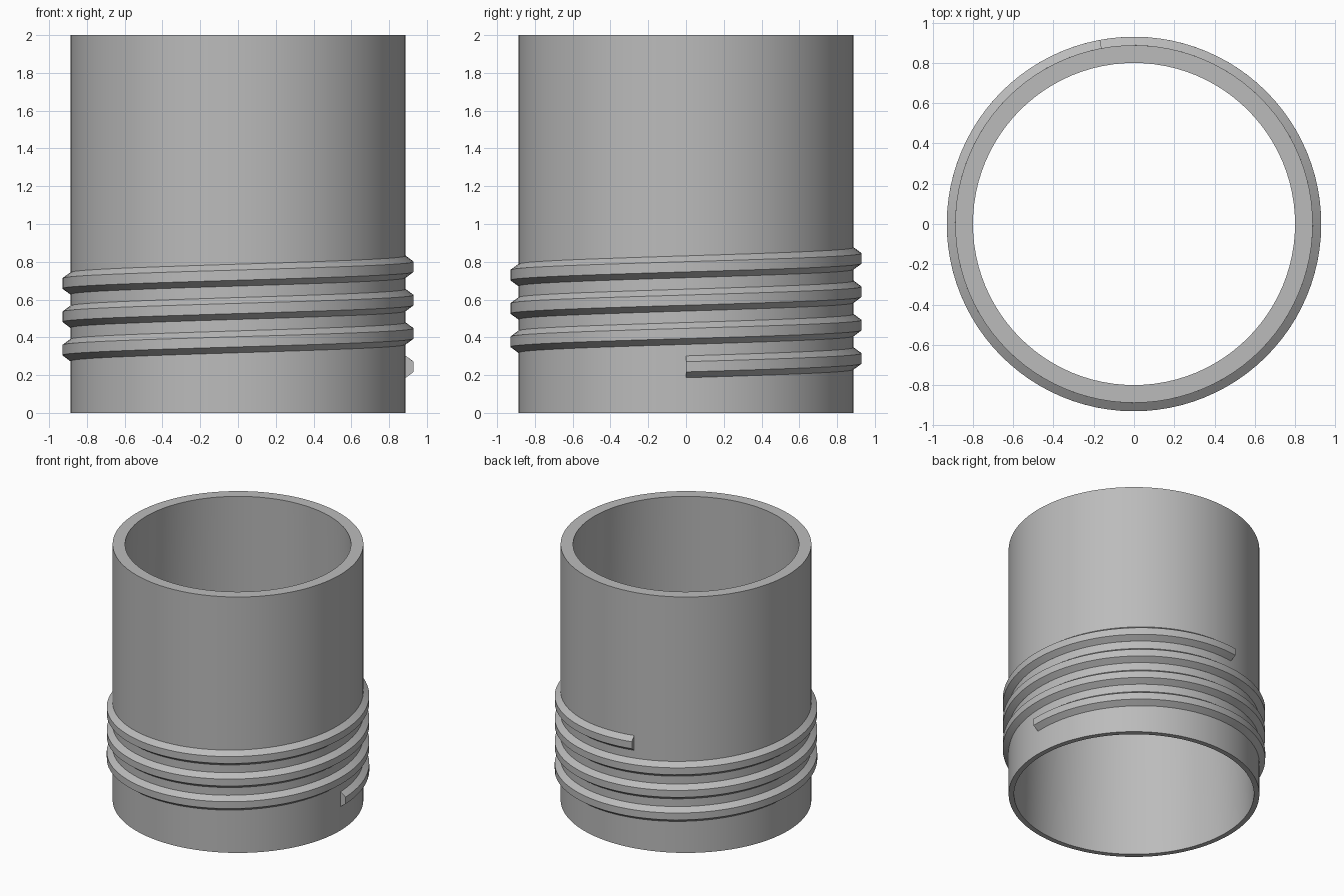
import bpy
import bmesh
import math

cube = bpy.data.objects.get("Cube")
if cube:
    bpy.data.objects.remove(cube, do_unlink=True)

HEIGHT = 2.0
OUTER = 0.888
INNER_TOP, INNER_BOTTOM = 0.80, 0.85
SEGMENTS = 96

THREAD_RADIUS = 0.93
PITCH = 0.1765
START_Z = 0.244
TURNS = 3 + 100.6 / 360

grey = bpy.data.materials.new("plain grey")
grey.use_nodes = True
colour = (0.5, 0.5, 0.5, 1)
grey.diffuse_color = colour
grey.node_tree.nodes["Principled BSDF"].inputs["Base Color"].default_value = colour


def sweep(name, profile, turns, steps, pitch=0.0, closed=False):
    """Turn a closed (radius, z) profile round the z axis, rising by pitch per turn."""
    bm = bmesh.new()
    rings = []
    for i in range(steps if closed else steps + 1):
        turn = turns * i / steps
        a = math.tau * turn
        rings.append([bm.verts.new((r * math.cos(a), r * math.sin(a), z + pitch * turn))
                      for r, z in profile])
    pairs = list(zip(rings, rings[1:]))
    if closed:
        pairs.append((rings[-1], rings[0]))
    n = len(profile)
    for a, b in pairs:
        for j in range(n):
            k = (j + 1) % n
            bm.faces.new((a[j], b[j], b[k], a[k]))
    if not closed:
        bm.faces.new(rings[0])
        bm.faces.new(rings[-1][::-1])
    bmesh.ops.recalc_face_normals(bm, faces=bm.faces)
    mesh = bpy.data.meshes.new(name)
    bm.to_mesh(mesh)
    bm.free()
    mesh.materials.append(grey)
    obj = bpy.data.objects.new(name, mesh)
    bpy.context.collection.objects.link(obj)
    bpy.ops.object.select_all(action="DESELECT")
    obj.select_set(True)
    bpy.context.view_layer.objects.active = obj
    bpy.ops.object.shade_smooth_by_angle(angle=math.radians(25))
    return obj


# Open sleeve with a slightly tapered bore
sweep("sleeve", [(OUTER, 0), (OUTER, HEIGHT), (INNER_TOP, HEIGHT), (INNER_BOTTOM, 0)],
      1, SEGMENTS, closed=True)

# Screw thread with a flat crest, its root sunk into the sleeve wall
root, crest = 0.058, 0.027
sunk = OUTER - 0.015
sweep("screw_thread",
      [(sunk, START_Z - root), (OUTER, START_Z - root), (THREAD_RADIUS, START_Z - crest),
       (THREAD_RADIUS, START_Z + crest), (OUTER, START_Z + root), (sunk, START_Z + root)],
      TURNS, round(SEGMENTS * TURNS), pitch=PITCH)
